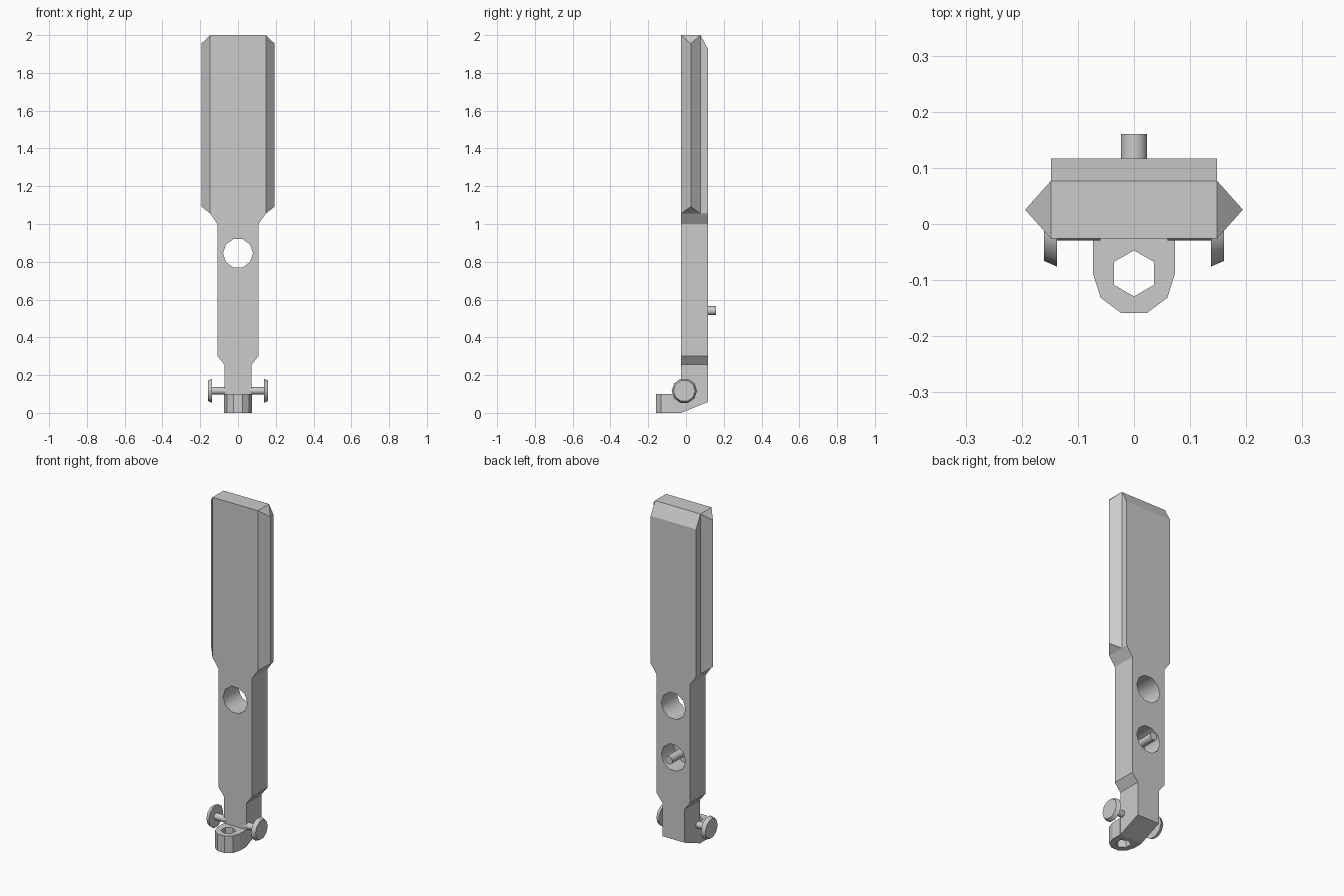
import bpy, bmesh, math
from mathutils import Vector

if "Cube" in bpy.data.objects:
    bpy.data.objects.remove(bpy.data.objects["Cube"])

FRONT, BACK = -0.026, 0.117


def add_object(name, bm):
    bmesh.ops.recalc_face_normals(bm, faces=bm.faces)
    me = bpy.data.meshes.new(name)
    bm.to_mesh(me)
    bm.free()
    ob = bpy.data.objects.new(name, me)
    bpy.context.collection.objects.link(ob)
    return ob


def extruded(points, offset):
    bm = bmesh.new()
    face = bm.faces.new([bm.verts.new(p) for p in points])
    ext = bmesh.ops.extrude_face_region(bm, geom=[face])
    verts = [g for g in ext["geom"] if isinstance(g, bmesh.types.BMVert)]
    bmesh.ops.translate(bm, verts=verts, vec=offset)
    return bm


def slice_off(bm, point, normal):
    cut = bmesh.ops.bisect_plane(bm, geom=bm.verts[:] + bm.edges[:] + bm.faces[:],
                                 plane_co=point, plane_no=normal, clear_outer=True)
    edges = [g for g in cut["geom_cut"] if isinstance(g, bmesh.types.BMEdge)]
    bmesh.ops.holes_fill(bm, edges=edges, sides=0)


def rod(name, start, end, r1, r2=None, sides=10, spin=0.0):
    start, end = Vector(start), Vector(end)
    axis = end - start
    bpy.ops.mesh.primitive_cone_add(vertices=sides, radius1=r1, radius2=r2 or r1,
                                    depth=axis.length)
    ob = bpy.context.object
    ob.name = name
    me = ob.data
    if spin:
        for v in me.vertices:
            x, y, z = v.co
            c, s = math.cos(spin), math.sin(spin)
            v.co = (c * x - s * y, s * x + c * y, z)
    ob.rotation_mode = 'QUATERNION'
    ob.rotation_quaternion = Vector((0, 0, 1)).rotation_difference(axis)
    ob.location = (start + end) / 2
    return ob


def smooth(ob):
    bpy.ops.object.select_all(action='DESELECT')
    ob.select_set(True)
    bpy.context.view_layer.objects.active = ob
    bpy.ops.object.shade_smooth_by_angle(angle=math.radians(50))


def carve(ob, cutter):
    cutter.hide_render = True
    mod = ob.modifiers.new("cut", 'BOOLEAN')
    mod.operation, mod.solver, mod.object = 'DIFFERENCE', 'EXACT', cutter
    bpy.context.view_layer.update()
    bpy.context.view_layer.objects.active = ob
    bpy.ops.object.modifier_apply(modifier=mod.name)
    bpy.data.objects.remove(cutter)


# Paddle body: half outline mirrored, then sloped top and bottom
half = [(0.072, 0), (0.072, 0.255), (0.109, 0.302), (0.109, 1.0), (0.148, 1.056), (0.148, 2.0)]
outline = half + [(-x, z) for x, z in reversed(half)]
bm = extruded([(x, FRONT, z) for x, z in outline], (0, BACK - FRONT, 0))
slice_off(bm, (0, 0.077, 2.0), (0, 0.075, 0.04))
slice_off(bm, (0, FRONT, 0.0), (0, 0.058, -0.143))
body = add_object("body", bm)

# Through hole and blind socket in the back
carve(body, rod("hole_cutter", (0, -0.3, 0.845), (0, 0.3, 0.845), 0.079, spin=math.pi / 2))
carve(body, rod("socket_cutter", (0, 0.0, 0.541), (0, 0.3, 0.541), 0.079, spin=math.pi / 2))
for p in body.data.polygons:
    c = p.center
    if abs(p.normal.y) < 0.1 and min(math.hypot(c.x, c.z - z) for z in (0.845, 0.541)) < 0.082:
        p.use_smooth = True

# Peg standing in the socket
smooth(rod("socket_peg", (0, -0.005, 0.541), (0, 0.16, 0.541), 0.024))

for side, s in (("left", -1), ("right", 1)):
    # Pointed blade edges with sloped ends
    bm = bmesh.new()
    for zr, zt in ((2.0, 1.955), (1.056, 1.092)):
        for x, y, z in ((0.148, FRONT, zr), (0.148, 0.077, zr), (0.194, 0.0255, zt)):
            bm.verts.new((s * x, y, z))
    bmesh.ops.convex_hull(bm, input=bm.verts)
    bmesh.ops.dissolve_limit(bm, angle_limit=0.02, verts=bm.verts, edges=bm.edges)
    add_object(side + "_blade_edge", bm)
    # Side studs with tapered heads
    smooth(rod(side + "_stud", (s * 0.06, -0.009, 0.117), (s * 0.14, -0.009, 0.117), 0.02))
    smooth(rod(side + "_stud_head", (s * 0.137, -0.009, 0.117), (s * 0.16, -0.009, 0.117),
               0.067, 0.057))

# Rounded foot lug with a hexagonal hole
arc = [(0.0735 * math.cos(math.radians(a)), -0.087 - 0.0755 * math.sin(math.radians(a)))
       for a in range(0, 181, 36)]
lug_pts = [(0.0735, FRONT)] + arc + [(-0.0735, FRONT)]
lug = add_object("foot_lug", extruded([(x, y, 0) for x, y in lug_pts], (0, 0, 0.1)))
carve(lug, rod("hex_cutter", (0, -0.088, -0.1), (0, -0.088, 0.2), 0.041, sides=6))
